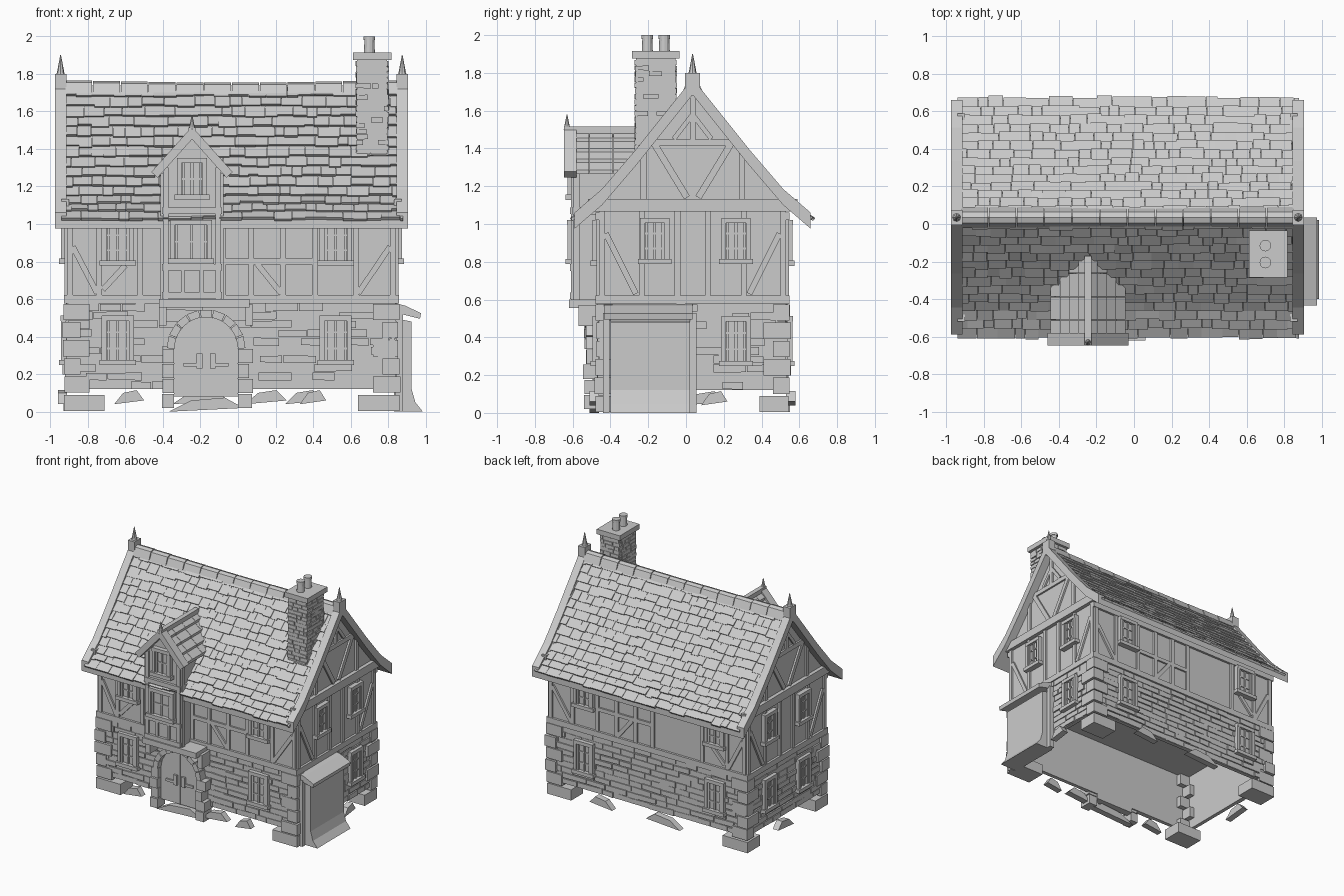
import bpy, bmesh, math, random
from mathutils import Vector

random.seed(4)
if "Cube" in bpy.data.objects:
    bpy.data.objects.remove(bpy.data.objects["Cube"])

grey = bpy.data.materials.new("plain_grey")
grey.use_nodes = True
colour = (0.6, 0.6, 0.6, 1)
grey.diffuse_color = colour
grey.node_tree.nodes["Principled BSDF"].inputs["Base Color"].default_value = colour

X0, X1, Y0, Y1 = -0.91, 0.84, -0.46, 0.53   # wall faces
YC, DX = 0.035, -0.245                      # ridge line and dormer centre


def facing(side, at):
    """Map wall coordinates (along, outward, up) to world space."""
    return {"front": lambda u, d, z: (u, at - d, z),
            "back": lambda u, d, z: (u, at + d, z),
            "right": lambda u, d, z: (at + d, u, z),
            "left": lambda u, d, z: (at - d, u, z)}[side]


front, back = facing("front", Y0), facing("back", Y1)
right, left = facing("right", X1), facing("left", X0)
bay = facing("front", -0.594)
walls = {"front": front, "back": back, "right": right, "left": left}


def finish(name, bm):
    bmesh.ops.recalc_face_normals(bm, faces=bm.faces)
    mesh = bpy.data.meshes.new(name)
    bm.to_mesh(mesh)
    bm.free()
    mesh.materials.append(grey)
    ob = bpy.data.objects.new(name, mesh)
    bpy.context.collection.objects.link(ob)
    return ob


def prism(bm, f, outline, d0, d1):
    """Extrude an (along, up) outline between two depths."""
    a = [bm.verts.new(f(u, d0, z)) for u, z in outline]
    b = [bm.verts.new(f(u, d1, z)) for u, z in outline]
    bm.faces.new(a)
    bm.faces.new(b[::-1])
    for i in range(len(a)):
        j = (i + 1) % len(a)
        bm.faces.new((a[i], b[i], b[j], a[j]))


def slab(bm, f, u0, u1, z0, z1, d0, d1):
    prism(bm, f, [(u0, z0), (u1, z0), (u1, z1), (u0, z1)], d0, d1)


def bar(bm, f, p, q, w=0.03, d0=-0.01, d1=0.014):
    p, q = Vector(p), Vector(q)
    n = (q - p).normalized() * w / 2
    n = Vector((-n.y, n.x))
    prism(bm, f, [p + n, q + n, q - n, p - n], d0, d1)


def courses(bm, f, u0, u1, z0, z1, h, long, depth):
    """Uneven courses of stones laid on a wall."""
    for k in range(round((z1 - z0) / h)):
        u, z = u0, z0 + k * h
        while u < u1:
            end = min(u1, u + long * random.uniform(0.6, 1.5))
            j = [random.uniform(0, h * 0.16) for _ in range(4)]
            prism(bm, f, [(u + 0.003, z + j[0]), (end - 0.003, z + j[1]),
                          (end - 0.003, z + h - j[2]), (u + 0.003, z + h - j[3])],
                  -0.01, random.uniform(0.2, 1) * depth)
            u = end


def cone(bm, x, y, z, r0, r1, h, sides=8):
    ret = bmesh.ops.create_cone(bm, cap_ends=True, segments=sides, radius1=r0, radius2=r1, depth=h)
    bmesh.ops.translate(bm, verts=ret["verts"], vec=(x, y, z + h / 2))


# House body: upper storey with gables, and hollow ground-floor walls
bm = bmesh.new()
prism(bm, facing("right", 0), [(Y0, 0.58), (Y1, 0.58), (Y1, 1.1), (YC, 1.72), (Y0, 1.1)], X0, X1)
finish("upper_storey", bm)
bm = bmesh.new()
for f, a, b in ((front, X0, X1), (back, X0, X1), (left, Y0, Y1), (right, Y0, Y1)):
    slab(bm, f, a, b, 0.12, 0.58, -0.03, 0)
finish("ground_floor_walls", bm)
bm = bmesh.new()
for f, a, b in ((front, X0, X1), (back, X0, X1), (left, Y0, Y1), (right, Y0, Y1)):
    courses(bm, f, a, b, 0.12, 0.58, 0.046, 0.15, 0.012)
finish("wall_stones", bm)

# Corner stones
bm = bmesh.new()
for x, sx in ((X0, 1), (X1, -1)):
    for y, sy in ((Y0, 1), (Y1, -1)):
        for k in range(6):
            a, b = (0.12, 0.07) if k % 2 else (0.07, 0.12)
            if k == 0:
                a, b = 0.2, 0.14
            z = k * 0.097
            out = random.uniform(0.012, 0.026)
            xs = sorted((x - sx * out, x + sx * a))
            ys = sorted((y - sy * out, y + sy * b))
            slab(bm, facing("back", 0), *xs, z + 0.004, z + 0.09, *ys)
finish("corner_stones", bm)

# Timber framing on long walls
bm = bmesh.new()
for f in (front, back):
    for z, w in ((0.6, 0.045), (1.04, 0.04)):
        bar(bm, f, (X0 - 0.015, z), (X1 + 0.015, z), w, d1=0.018)
    for u in (-0.895, -0.74, -0.52, -0.08, 0.07, 0.24, 0.41, 0.63, 0.825):
        bar(bm, f, (u, 0.6), (u, 1.04))
    bar(bm, f, (-0.08, 0.8), (0.41, 0.8))
    for s, e in ((-0.88, -0.75), (0.81, 0.64)):
        bar(bm, f, (s, 0.88), (e, 0.63))
    bar(bm, f, (-0.72, 0.65), (-0.6, 0.78))
    bar(bm, f, (0.1, 0.79), (0.23, 0.63))
# Timber framing on gables
for f in (left, right):
    bar(bm, f, (Y0 - 0.015, 0.6), (Y1 + 0.015, 0.6), 0.045, d1=0.018)
    bar(bm, f, (Y0 - 0.06, 1.1), (Y1 + 0.06, 1.1), 0.065, d1=0.03)
    bar(bm, f, (YC - 0.24, 1.43), (YC + 0.24, 1.43), 0.035)
    bar(bm, f, (YC, 1.43), (YC, 1.68))
    for s in (-1, 1):
        for d in (0.08, 0.27, 0.48):
            bar(bm, f, (YC + s * d, 0.6), (YC + s * d, 1.09))
        bar(bm, f, (YC + s * 0.26, 1.1), (YC + s * 0.26, 1.38))
        bar(bm, f, (YC + s * 0.03, 1.14), (YC + s * 0.2, 1.42), 0.035)
        bar(bm, f, (YC + s * 0.46, 0.95), (YC + s * 0.3, 0.63))
        bar(bm, f, (YC + s * 0.1, 1.45), (YC, 1.58), 0.025)
finish("timber_frame", bm)

# Windows
bm = bmesh.new()


def window(f, u, z0, z1, w=0.17, rows=3):
    h = w / 2
    slab(bm, f, u - h, u + h, z0, z1, -0.01, 0.014)
    for s in (-1, 1):
        bar(bm, f, (u + s * (h - 0.012), z0), (u + s * (h - 0.012), z1), 0.026, d1=0.034)
        bar(bm, f, (u + s * (h - 0.034), z0 + 0.02), (u + s * (h - 0.034), z1 - 0.02), 0.014, d1=0.026)
    bar(bm, f, (u - h, z1 - 0.012), (u + h, z1 - 0.012), 0.028, d1=0.036)
    bar(bm, f, (u - h - 0.012, z0 + 0.012), (u + h + 0.012, z0 + 0.012), 0.028, d1=0.045)
    bar(bm, f, (u, z0), (u, z1), 0.014, d1=0.024)
    for k in range(1, rows):
        z = z0 + (z1 - z0) * k / rows
        bar(bm, f, (u - h, z), (u + h, z), 0.009, d1=0.021)


for f in (front, back):
    for u in (-0.64, 0.52):
        window(f, u, 0.25, 0.51)
        window(f, u, 0.78, 1.02)
for f in (left, right):
    for u in (-0.165, 0.265):
        window(f, u, 0.79, 1.03, 0.155)
        if f is left or u > 0:
            window(f, u, 0.25, 0.51, 0.155)
window(bay, DX - 0.005, 0.79, 1.02, 0.22, 2)
window(bay, DX, 1.13, 1.35, 0.16, 2)
finish("windows", bm)

# Main roof: sagging shell covered with rows of tiles
profile = [Vector(p) for p in ((0, 1.735), (0.3, 1.36), (0.48, 1.15), (0.625, 1.025))]


def slope(t):
    t = min(t, 0.9999) * (len(profile) - 1)
    return profile[int(t)].lerp(profile[int(t) + 1], t % 1)


under = [(d, z - 0.05) for d, z in profile]
bm = bmesh.new()
for s in (-1, 1):
    prism(bm, facing("right", 0), [(YC + s * d, z) for d, z in [*profile, *under[::-1]]], -0.93, 0.87)
finish("roof_shell", bm)

bm = bmesh.new()
ts = [k / 4 for k in range(5)] + [1]
marks = [profile[0].lerp(profile[1], k / 7) for k in range(7)]
marks += [profile[1].lerp(profile[2], k / 4) for k in range(4)]
marks += [profile[2].lerp(profile[3], k / 3) for k in range(4)]
for s in (-1, 1):
    for p, q in zip(marks, marks[1:]):
        along = (q - p).normalized()
        n = Vector((-along.y, along.x))
        x = -0.94
        while x < 0.87:
            end = min(0.88, x + random.uniform(0.05, 0.13))
            low = q + along * random.uniform(0.0, 0.016)
            lift = random.uniform(0.014, 0.022)
            prism(bm, facing("right", 0),
                  [(YC + s * v.x, v.y) for v in (p, low, low + n * lift, p + n * 0.004)], x, end - 0.002)
            x = end
finish("roof_tiles", bm)

# Ridge tiles
bm = bmesh.new()
for k in range(12):
    x, top = -0.92 + k * 0.148, 1.765 - 0.012 * math.sin(math.pi * k / 11)
    prism(bm, facing("right", 0), [(YC - 0.055, top - 0.07), (YC - 0.03, top - 0.01), (YC, top),
                                   (YC + 0.03, top - 0.01), (YC + 0.055, top - 0.07)], x, x + 0.143)
finish("ridge_tiles", bm)

# Gable boards and finials
bm = bmesh.new()
for x0, x1 in ((-0.975, -0.915), (0.845, 0.905)):
    for s in (-1, 1):
        outer = [(d, z + 0.035) for d, z in profile]
        inner = [(d, z - 0.05) for d, z in profile]
        prism(bm, facing("right", 0), [(YC + s * d, z) for d, z in outer + inner[::-1]], x0, x1)
    xm = (x0 + x1) / 2
    slab(bm, facing("right", 0), YC - 0.04, YC + 0.04, 1.68, 1.8, x0, x1)
    cone(bm, xm, YC, 1.8, 0.022, 0.014, 0.02)
    cone(bm, xm, YC, 1.81, 0.019, 0.002, 0.09)
finish("gable_boards", bm)

# Dormer bay with its own framing
bm = bmesh.new()
prism(bm, facing("back", 0), [(DX - 0.155, 0.6), (DX + 0.155, 0.6), (DX + 0.155, 1.28),
                              (DX, 1.46), (DX - 0.155, 1.28)], -0.594, -0.2)
for s in (-1, 1):
    bar(bm, bay, (DX + s * 0.14, 0.6), (DX + s * 0.14, 1.3))
    bar(bm, bay, (DX + s * 0.05, 0.62), (DX + s * 0.05, 0.78), 0.02)
    side = facing("right" if s > 0 else "left", DX + s * 0.155)
    bar(bm, side, (-0.58, 0.6), (-0.58, 1.27))
    bar(bm, side, (-0.6, 1.07), (-0.4, 1.07), 0.04)
for z in (0.62, 0.77, 1.07):
    bar(bm, bay, (DX - 0.16, z), (DX + 0.16, z), 0.035, d1=0.02)
finish("dormer_bay", bm)

bm = bmesh.new()
for s in (-1, 1):
    for k in range(4):
        a, b = k / 4, (k + 1) / 4
        pts = [(a, 0.0), (b, 0.0), (b, 0.022), (a, 0.004)]
        outline = [(DX + s * 0.2 * t, 1.49 - 0.225 * t + lift) for t, lift in pts]
        outline[0] = (outline[0][0], outline[0][1] - 0.02)
        for y in range(4):
            prism(bm, facing("back", 0), outline, -0.635 + y * 0.125, -0.513 + y * 0.125)
    bar(bm, facing("front", -0.6), (DX, 1.485), (DX + s * 0.2, 1.262), 0.045, -0.02, 0.047)
slab(bm, facing("back", 0), DX - 0.018, DX + 0.018, 1.46, 1.515, -0.645, -0.17)
cone(bm, DX, -0.63, 1.5, 0.018, 0.002, 0.08)
finish("dormer_roof", bm)

# Chimney
bm = bmesh.new()
slab(bm, facing("back", 0), 0.635, 0.795, 1.2, 1.88, -0.265, -0.055)
for side, at, a, b in (("front", -0.265, 0.63, 0.8), ("back", -0.055, 0.63, 0.8),
                       ("left", 0.635, -0.27, -0.05), ("right", 0.795, -0.27, -0.05)):
    courses(bm, facing(side, at), a, b, 1.3, 1.87, 0.03, 0.06, 0.009)
slab(bm, facing("back", 0), 0.612, 0.817, 1.875, 1.915, -0.285, -0.035)
for y in (-0.205, -0.115):
    cone(bm, 0.7, y, 1.9, 0.03, 0.026, 0.085, 12)
    cone(bm, 0.7, y, 1.98, 0.031, 0.031, 0.02, 12)
finish("chimney", bm)

# Arched door, stone surround and canopy
bm = bmesh.new()
cx, r, spring = -0.17, 0.17, 0.335
arc = [(cx + r * math.cos(math.pi * k / 12), spring + r * math.sin(math.pi * k / 12)) for k in range(13)]
prism(bm, front, [(cx + r, 0.08)] + arc + [(cx - r, 0.08)], -0.03, 0.03)
bar(bm, front, (cx, 0.08), (cx, 0.5), 0.008, d1=0.036)
for s in (-1, 1):
    bar(bm, front, (cx + s * 0.02, 0.25), (cx + s * 0.12, 0.25), 0.02, d1=0.042)
    bar(bm, front, (cx + s * 0.035, 0.23), (cx + s * 0.035, 0.31), 0.03, d1=0.046)
finish("door", bm)
bm = bmesh.new()
for k in range(9):
    a, b = math.pi * k / 9 + 0.015, math.pi * (k + 1) / 9 - 0.015
    ring = [(cx + q * math.cos(t), spring + q * math.sin(t)) for q, t in
            ((r, a), (r + 0.04, a), (r + 0.04, b), (r, b))]
    prism(bm, front, ring, -0.02, random.uniform(0.06, 0.08))
for s in (-1, 1):
    for k in range(4):
        u = sorted((cx + s * r, cx + s * random.uniform(0.225, 0.25)))
        slab(bm, front, *u, 0.02 + k * 0.08, 0.095 + k * 0.08, -0.02, random.uniform(0.06, 0.09))
    bar(bm, front, (cx + s * 0.23, 0.46), (cx + s * 0.23, 0.57), 0.04, d1=0.11)
slab(bm, front, cx - 0.25, cx + 0.23, 0.555, 0.6, -0.01, 0.16)
finish("door_surround", bm)

# Side lean-to with flared outer panel
bm = bmesh.new()
prism(bm, facing("back", 0), [(0.83, 0.5), (0.925, 0.48), (0.925, 0.12), (0.945, 0.05), (0.985, 0.0),
                              (0.91, 0.0), (0.83, 0.0)], -0.4, 0.02)
prism(bm, facing("back", 0), [(0.83, 0.58), (0.89, 0.565), (0.975, 0.525), (0.97, 0.495), (0.83, 0.53)], -0.435, 0.035)
for y in (-0.44, 0.02):
    slab(bm, facing("back", 0), 0.84, 0.88, 0, 0.53, y, y + 0.035)
finish("side_lean_to", bm)

# Loose footing stones
bm = bmesh.new()
for f, u, w in ((front, -0.17, 0.4), (front, 0.15, 0.22), (front, 0.4, 0.14), (front, -0.58, 0.16),
                (back, -0.2, 0.3), (back, 0.35, 0.2), (right, 0.15, 0.14), (left, 0.1, 0.2)):
    z = 0 if w > 0.3 else 0.04
    prism(bm, f, [(u - w / 2, z), (u + w / 2, z + 0.02), (u + w / 4, z + 0.075), (u - w / 5, z + 0.06)],
          0.0, 0.05)
finish("footing_stones", bm)
